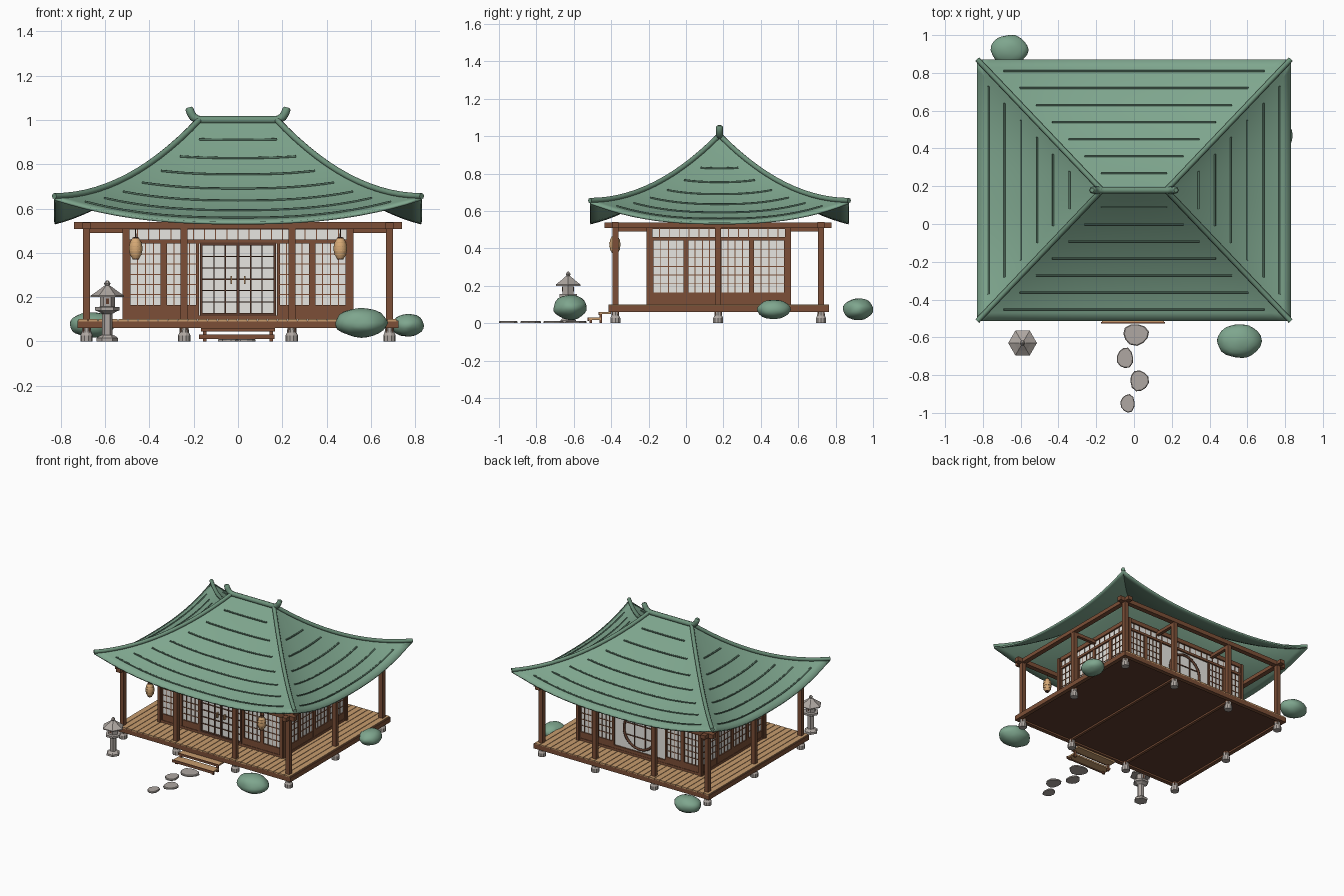
import bpy, bmesh, math, random
from mathutils import Vector, noise

if "Cube" in bpy.data.objects:
    bpy.data.objects.remove(bpy.data.objects["Cube"])

def mat(name, r, g, b):
    m = bpy.data.materials.new(name)
    m.diffuse_color = (r, g, b, 1)
    m.use_nodes = True
    m.node_tree.nodes["Principled BSDF"].inputs["Base Color"].default_value = m.diffuse_color
    return m

GREEN = mat("roof_green", .21, .38, .27)
TRIM = mat("ridge_green", .155, .29, .20)
DKGREEN = mat("dark_green", .09, .17, .12)
WOOD = mat("brown_wood", .20, .078, .038)
DARK = mat("dark_wood", .11, .045, .026)
TAN = mat("tan_planks", .57, .33, .155)
PAPER = mat("white_paper", .82, .81, .77)
STONE = mat("grey_stone", .43, .39, .36)
LAMP = mat("lantern_paper", .68, .40, .18)
CY = .179                                    # house centre in y

def finish(name, bm, m, smooth=False):
    me = bpy.data.meshes.new(name)
    bm.to_mesh(me); bm.free()
    o = bpy.data.objects.new(name, me)
    bpy.context.collection.objects.link(o)
    me.materials.append(m)
    if smooth:
        bpy.context.view_layer.objects.active = o
        bpy.ops.object.select_all(action='DESELECT')
        o.select_set(True)
        bpy.ops.object.shade_smooth_by_angle(angle=math.radians(40))
    return o

def boxes(name, m, items):
    """items: (x0, x1, y0, y1, z0, z1)"""
    bm = bmesh.new()
    for x0, x1, y0, y1, z0, z1 in items:
        vs = bmesh.ops.create_cube(bm, size=1)['verts']
        for v in vs:
            v.co = ((x0 + x1) / 2 + v.co.x * (x1 - x0), (y0 + y1) / 2 + v.co.y * (y1 - y0),
                    (z0 + z1) / 2 + v.co.z * (z1 - z0))
    return finish(name, bm, m)

def lathe(name, m, prof, at, n, smooth=False, rot=0):
    """stack of n-sided rings from (radius, z) points"""
    bm = bmesh.new()
    rings = [[bm.verts.new((at[0] + r * math.cos(rot + 2 * math.pi * i / n),
                            at[1] + r * math.sin(rot + 2 * math.pi * i / n), at[2] + z))
              for i in range(n)] for r, z in prof]
    for a, b in zip(rings, rings[1:]):
        for i in range(n):
            bm.faces.new((a[i], a[(i + 1) % n], b[(i + 1) % n], b[i]))
    bm.faces.new(rings[0][::-1]); bm.faces.new(rings[-1])
    return finish(name, bm, m, smooth)

def tube(name, m, pts, r, radii=None, cyclic=False):
    cu = bpy.data.curves.new(name, 'CURVE')
    cu.dimensions = '3D'; cu.bevel_depth = r; cu.bevel_resolution = 2; cu.use_fill_caps = True
    sp = cu.splines.new('POLY')
    sp.points.add(len(pts) - 1)
    sp.use_cyclic_u = cyclic
    for i, p in enumerate(pts):
        sp.points[i].co = (*p, 1)
        sp.points[i].radius = radii[i] if radii else 1
    o = bpy.data.objects.new(name, cu)
    bpy.context.collection.objects.link(o)
    cu.materials.append(m)
    bpy.ops.object.select_all(action='DESELECT')
    o.select_set(True); bpy.context.view_layer.objects.active = o
    bpy.ops.object.convert(target='MESH')
    return o

# ---- roof: four swept slopes, eaves sagging between raised corners
def hx(t): return .17 + .66 * t
def hy(t): return .693 * t
def roof_pt(side, s, t, lift=0):
    z = .65 + .35 * (1 - t) ** 2 - .11 * t ** 1.5 * (1 - abs(s) ** 2.5) + lift
    if side in 'FB':
        return Vector((s * hx(t), CY + (hy(t) if side == 'B' else -hy(t)), z))
    return Vector((hx(t) if side == 'R' else -hx(t), CY + s * hy(t), z))

bm = bmesh.new()
NS, NT = 24, 16
for side in 'FBLR':
    g = [[bm.verts.new(roof_pt(side, -1 + 2 * i / NS, j / NT)) for i in range(NS + 1)] for j in range(NT + 1)]
    for j in range(NT):
        for i in range(NS):
            bm.faces.new((g[j][i], g[j][i + 1], g[j + 1][i + 1], g[j + 1][i]))
bmesh.ops.remove_doubles(bm, verts=bm.verts, dist=.0005)
for f in bm.faces:
    f.normal_update()
    if f.normal.z < 0: f.normal_flip()
roof = finish("roof", bm, GREEN, True)
sol = roof.modifiers.new("thickness", 'SOLIDIFY')
sol.thickness = .012; sol.offset = -1

for side in 'FBLR':                          # tile course ribs
    for k in range(1 if side in 'FB' else 2, 8):
        t = .13 * k
        e = 1 - .08 / (hx(t) if side in 'FB' else hy(t))
        tube("roof_rib", DKGREEN, [roof_pt(side, e * (-1 + i / 8), t, .001) for i in range(17)], .0055)
for sx in (-1, 1):
    for side in 'FB':
        tube("hip_ridge", TRIM, [roof_pt(side, sx, i / 14, .006) for i in range(15)], .014)
    tube("ridge_horn", TRIM, [(sx * x, CY, z) for x, z in
         ((.155, 1.0), (.185, 1.002), (.203, 1.015), (.212, 1.03), (.22, 1.05), (.222, 1.057))], .019,
         [.9, 1, 1, 1, .95, .6])
tube("top_ridge", TRIM, [(-.17, CY, 1.0), (.17, CY, 1.0)], .018)

# ---- deck
Y0, Y1 = -.415, .765
n = 32
w = 1.44 / n
boxes("deck_planks", TAN, [(-.72 + i * w, -.72 + (i + 1) * w - .004, Y0, Y1, .09, .101) for i in range(n)])
boxes("deck_underside", DARK, [(-.71, .71, Y0 + .01, Y1 - .01, .072, .092)])
boxes("deck_frame", WOOD, [(-.725, .725, Y0, Y0 + .03, .06, .094), (-.725, .725, Y1 - .03, Y1, .06, .094),
      (-.725, -.695, Y0, Y1, .06, .094), (.695, .725, Y0, Y1, .06, .094),
      (-.255, -.235, Y0, Y1, .06, .08), (.235, .255, Y0, Y1, .06, .08)])

# ---- veranda posts, footing stones, eave beams
FY, BY, PX = -.378, .722, .684
spots = [(x, y) for x in (-PX, -.243, .243, PX) for y in (FY, BY)] + [(-PX, .172), (PX, .172)]
boxes("veranda_posts", WOOD, [(x - .016, x + .016, y - .016, y + .016, .04, .52) for x, y in spots])
for x, y in spots:
    lathe("footing_stone", STONE, [(.028, 0), (.028, .028), (.022, .04), (.02, .06)], (x, y, 0), 10)
boxes("eave_beams", WOOD,
      [(-.74, .74, y - .018, y + .018, .508, .54) for y in (FY, BY)] +
      [(x - .018, x + .018, -.435, .778, .51, .538) for x in (-PX, PX)] +
      [(x - .012, x + .012, a, b, .49, .515) for x in (-.243, .243) for a, b in ((FY, -.19), (.54, BY))] +
      [(a, b, .163, .187, .49, .515) for a, b in ((-PX, -.5), (.5, PX))])

# ---- room with paper walls
boxes("paper_walls", PAPER, [(-.5, .5, -.19, .54, .1, .52)])
def wall_box(side, u0, u1, z0, z1, d):
    """box on a wall, d proud of the paper"""
    if side == 'F': return (u0, u1, -.19 - d, -.185, z0, z1)
    if side == 'B': return (-u1, -u0, .535, .54 + d, z0, z1)
    if side == 'R': return (.495, .5 + d, .175 + u0, .175 + u1, z0, z1)
    return (-.5 - d, -.495, .175 + u0, .175 + u1, z0, z1)

def lattice(side, u0, u1, z0, z1, nc, nr, th=.0045, d=.004):
    out = []
    for i in range(1, nc):
        u = u0 + (u1 - u0) * i / nc
        out.append(wall_box(side, u - th / 2, u + th / 2, z0, z1, d))
    for j in range(1, nr):
        z = z0 + (z1 - z0) * j / nr
        out.append(wall_box(side, u0, u1, z - th / 2, z + th / 2, d))
    return out

panels = {'F': [(.185, .325), (.345, .49)], 'B': [(.22, .345), (.365, .49)],
          'L': [(.01, .165), (.185, .352)], 'R': [(.01, .165), (.185, .352)]}
for side, half in (('F', .505), ('B', .505), ('L', .37), ('R', .37)):
    fr = [wall_box(side, -half, half, z0, z1, .012) for z0, z1 in ((.1, .118), (.442, .46), (.505, .535))]
    bars = lattice(side, -half, half, .46, .505, 20 if half > .4 else 14, 1)
    for s in (-1, 1):
        fr.append(wall_box(side, s * half - .016, s * half + .016, .1, .53, .016))
        for a, b in panels[side]:
            u0, u1 = sorted((s * a, s * b))
            fr.append(wall_box(side, u0, u1, .1, .165, .008))         # solid skirting panel
            fr.append(wall_box(side, u0 - .01, u0 + .004, .1, .45, .01))
            fr.append(wall_box(side, u1 - .004, u1 + .01, .1, .45, .01))
            bars += lattice(side, u0, u1, .165, .442, 4, 6)
    if side == 'B':
        fr.append(wall_box(side, -.21, .21, .1, .14, .01))
    boxes("wall_frame_" + side, WOOD, fr)
    boxes("wall_lattice_" + side, WOOD, bars)

# ---- front double door
door = [wall_box('F', a, b, .115, .445, .016) for a, b in ((-.172, -.16), (-.006, .006), (.16, .172))]
door += [wall_box('F', -.172, .172, a, b, .0155) for a, b in ((.115, .128), (.434, .446))]
for a, b in ((-.16, -.006), (.006, .16)):
    door += lattice('F', a, b, .128, .434, 3, 6, .005, .007)
boxes("front_door", DARK, door)
boxes("door_handles", TAN, [wall_box('F', s * .03 - .004, s * .03 + .004, .26, .295, .022) for s in (-1, 1)])

# ---- round window on the back
C = .29
tube("round_window_ring", DARK, [(.13 * math.cos(a * math.pi / 20), .545, C + .13 * math.sin(a * math.pi / 20))
     for a in range(40)], .009, cyclic=True)
boxes("round_window_bars", DARK, [(x - .003, x + .003, .535, .547, C - h, C + h) for x, h in
      ((-.045, .12), (.045, .12))] + [(-h, h, .535, .546, C + z - .003, C + z + .003) for z, h in
      ((-.045, .12), (.045, .12))])

# ---- hanging paper lanterns
for x in (-.462, .462):
    at = (x, -.38, .42)
    lathe("lantern_body", LAMP, [(.016, -.045), (.026, -.027), (.031, 0), (.026, .027), (.016, .045)], at, 14, True)
    for z, r in ((-.026, .0265), (-.009, .030), (.009, .030), (.026, .0265)):
        lathe("lantern_hoop", LAMP, [(r + .0012, z - .0015), (r + .0012, z + .0015)], at, 14)
    lathe("lantern_caps", DARK, [(.015, -.05), (.015, -.045), (.002, -.045), (.002, .045), (.015, .045),
                                 (.015, .05), (.003, .052), (.002, .09)], at, 10)

# ---- front steps
boxes("step_treads", TAN, [(-.165, .165, -.465, -.4, .048, .06), (-.17, .16, -.52, -.455, .018, .03)])
boxes("step_edges", WOOD, [(-.175, .165, -.526, -.518, .012, .031), (-.168, .168, -.469, -.463, .045, .061)] +
      [(x - .008, x + .008, a, a + .012, 0, b) for x in (-.15, .15) for a, b in ((-.515, .018), (-.462, .048))])

# ---- stone lantern, six-sided
L = (-.59, -.63, 0)
lathe("stone_lantern_base", STONE, [(.048, 0), (.048, .015), (.036, .025), (.024, .03), (.024, .125),
      (.04, .135), (.055, .14), (.055, .155), (.034, .157), (.034, .205)], L, 6)
lathe("stone_lantern_roof", STONE, [(.076, .2), (.076, .207), (.045, .228), (.016, .25), (.01, .253),
      (.015, .262), (.004, .276)], L, 6)
boxes("stone_lantern_windows", DARK, [(L[0] - .007, L[0] + .007, L[1] + s * .03 - .002, L[1] + s * .03 + .002,
      .17, .195) for s in (-1, 1)])

# ---- stepping stones
random.seed(4)
for x, y, rx, ry in ((.01, -.585, .068, .058), (-.047, -.71, .044, .055), (.028, -.83, .05, .056),
                     (-.033, -.95, .038, .049)):
    o = lathe("stepping_stone", STONE, [(1, 0), (1, .008), (.92, .012)], (0, 0, 0), 11, rot=random.random())
    for v in o.data.vertices:
        k = 1 + .06 * math.sin(3 * math.atan2(v.co.y, v.co.x) + x * 50)
        v.co = (x + v.co.x * rx * k, y + v.co.y * ry * k, v.co.z)

# ---- bushes
for x, y, z, rx, ry, rz in ((-.66, .92, .075, .1, .08, .058), (.557, -.62, .085, .117, .09, .066),
                            (.765, .47, .073, .074, .09, .052)):
    bm = bmesh.new()
    bmesh.ops.create_icosphere(bm, subdivisions=3, radius=1)
    for v in bm.verts:
        k = 1 + .08 * noise.noise(v.co * 1.8 + Vector((x * 9, y * 9, 0)))
        v.co = (x + v.co.x * rx * k, y + v.co.y * ry * k, z + v.co.z * rz * k)
    finish("bush", bm, GREEN, True)
